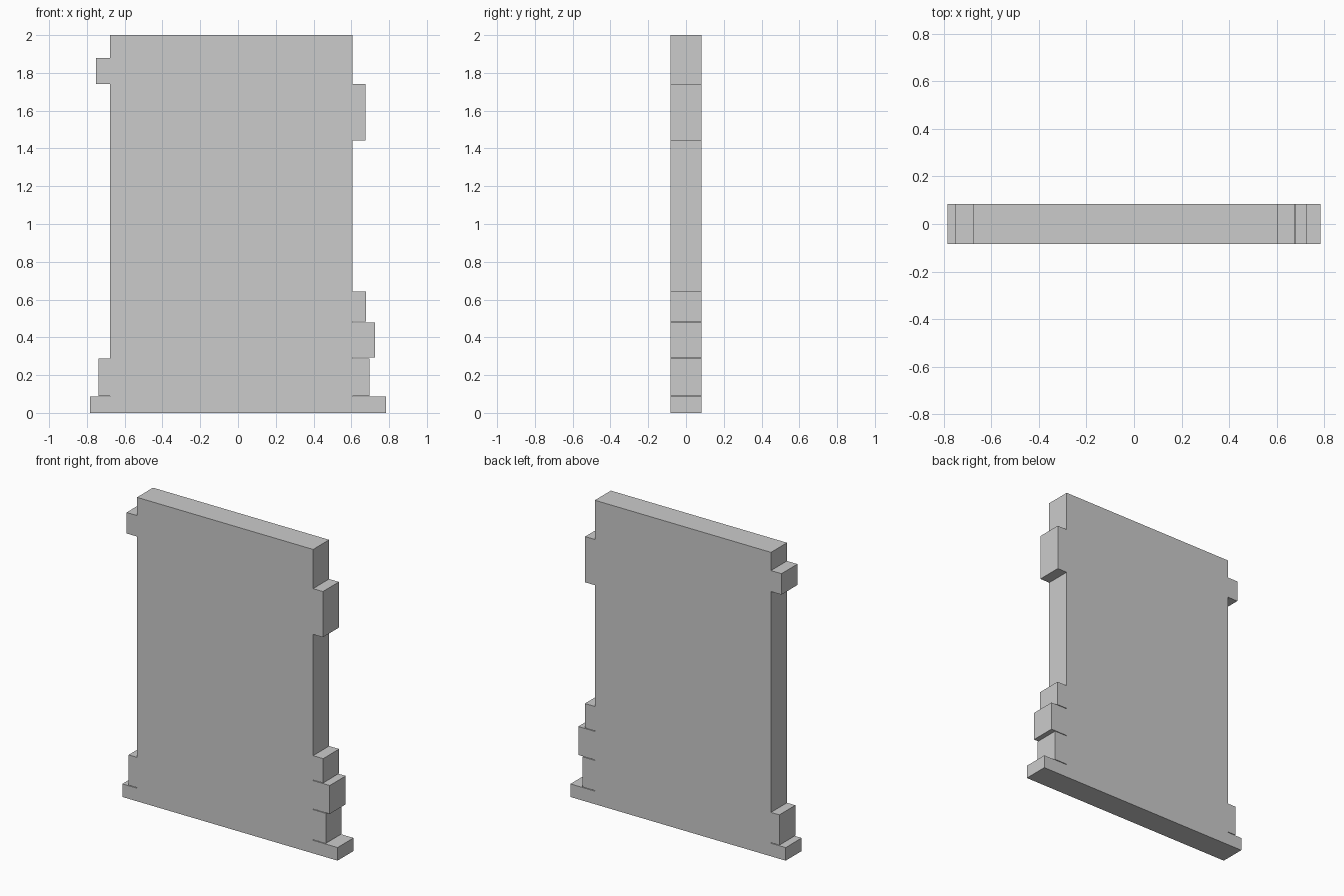
import bpy
import bmesh

if "Cube" in bpy.data.objects:
    bpy.data.objects.remove(bpy.data.objects["Cube"])

HALF_DEPTH = 0.083
TOP = 2.0
RIGHT, LEFT = 0.605, -0.677

# Edge tabs, bottom to top: (z low, z high, outer x); hairline slits part the stacked ones
RIGHT_TABS = [(0.0, 0.086, 0.783), (0.09, 0.288, 0.697), (0.292, 0.479, 0.726),
              (0.483, 0.643, 0.678), (1.441, 1.742, 0.676)]
LEFT_TABS = [(0.0, 0.086, -0.784), (0.09, 0.289, -0.738), (1.742, 1.88, -0.753)]


def edge_profile(inner, tabs):
    """Stepped side edge running from the floor to the top corner."""
    pts = []
    for low, high, outer in tabs:
        if low > 0:
            pts.append((inner, low))
        pts += [(outer, low), (outer, high), (inner, high)]
    return pts + [(inner, TOP)]


# Notched slab: one outline extruded through the thickness
outline = edge_profile(RIGHT, RIGHT_TABS) + edge_profile(LEFT, LEFT_TABS)[::-1]
bm = bmesh.new()
face = bm.faces.new([bm.verts.new((x, -HALF_DEPTH, z)) for x, z in outline])
extruded = bmesh.ops.extrude_face_region(bm, geom=[face])["geom"]
bmesh.ops.translate(bm, vec=(0, 2 * HALF_DEPTH, 0),
                    verts=[g for g in extruded if isinstance(g, bmesh.types.BMVert)])
if not any(f.calc_center_median().y < -HALF_DEPTH + 1e-5 for f in bm.faces):
    bm.faces.new([v for v in face.verts])
bmesh.ops.recalc_face_normals(bm, faces=bm.faces)

mesh = bpy.data.meshes.new("notched_panel")
bm.to_mesh(mesh)
bm.free()
panel = bpy.data.objects.new("notched_panel", mesh)
bpy.context.collection.objects.link(panel)
